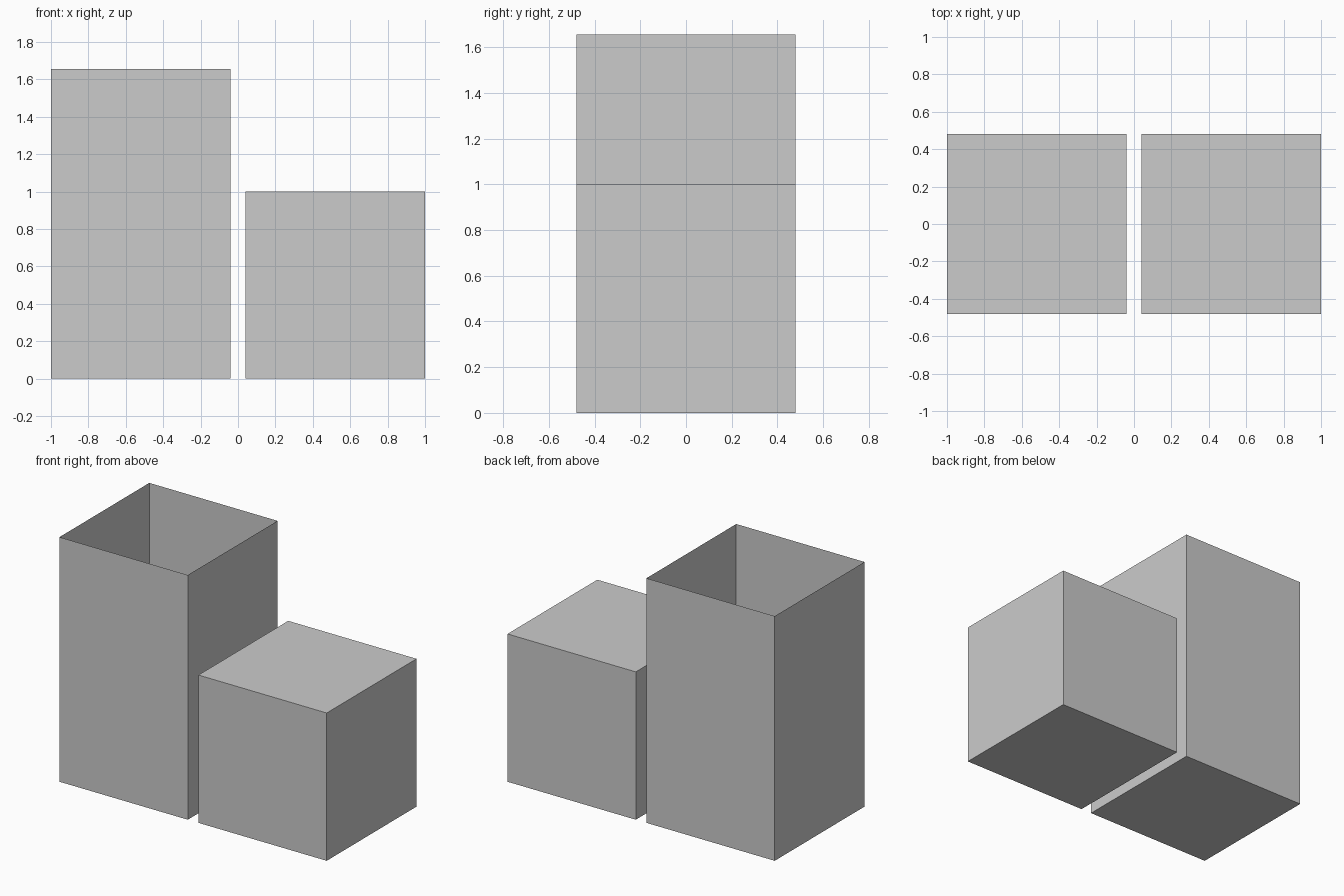
import bpy
import bmesh
from mathutils import Matrix, Vector

if "Cube" in bpy.data.objects:
    bpy.data.objects.remove(bpy.data.objects["Cube"])

WIDTH = 0.96  # both boxes share a square footprint


def box(name, x, height, open_top=False):
    bm = bmesh.new()
    mat = Matrix.LocRotScale(Vector((x, 0, height / 2)), None,
                             Vector((WIDTH, WIDTH, height)))
    bmesh.ops.create_cube(bm, size=1, matrix=mat)
    if open_top:
        bm.normal_update()
        top = [f for f in bm.faces if f.normal.z > 0.9]
        bmesh.ops.delete(bm, geom=top, context='FACES_ONLY')
    mesh = bpy.data.meshes.new(name)
    bm.to_mesh(mesh)
    bm.free()
    obj = bpy.data.objects.new(name, mesh)
    bpy.context.collection.objects.link(obj)
    return obj


# Tall thin-walled container without a lid
box("tall_open_box", -0.52, 1.655, open_top=True)

# Short closed block beside it
box("short_closed_box", 0.52, 1.0)
